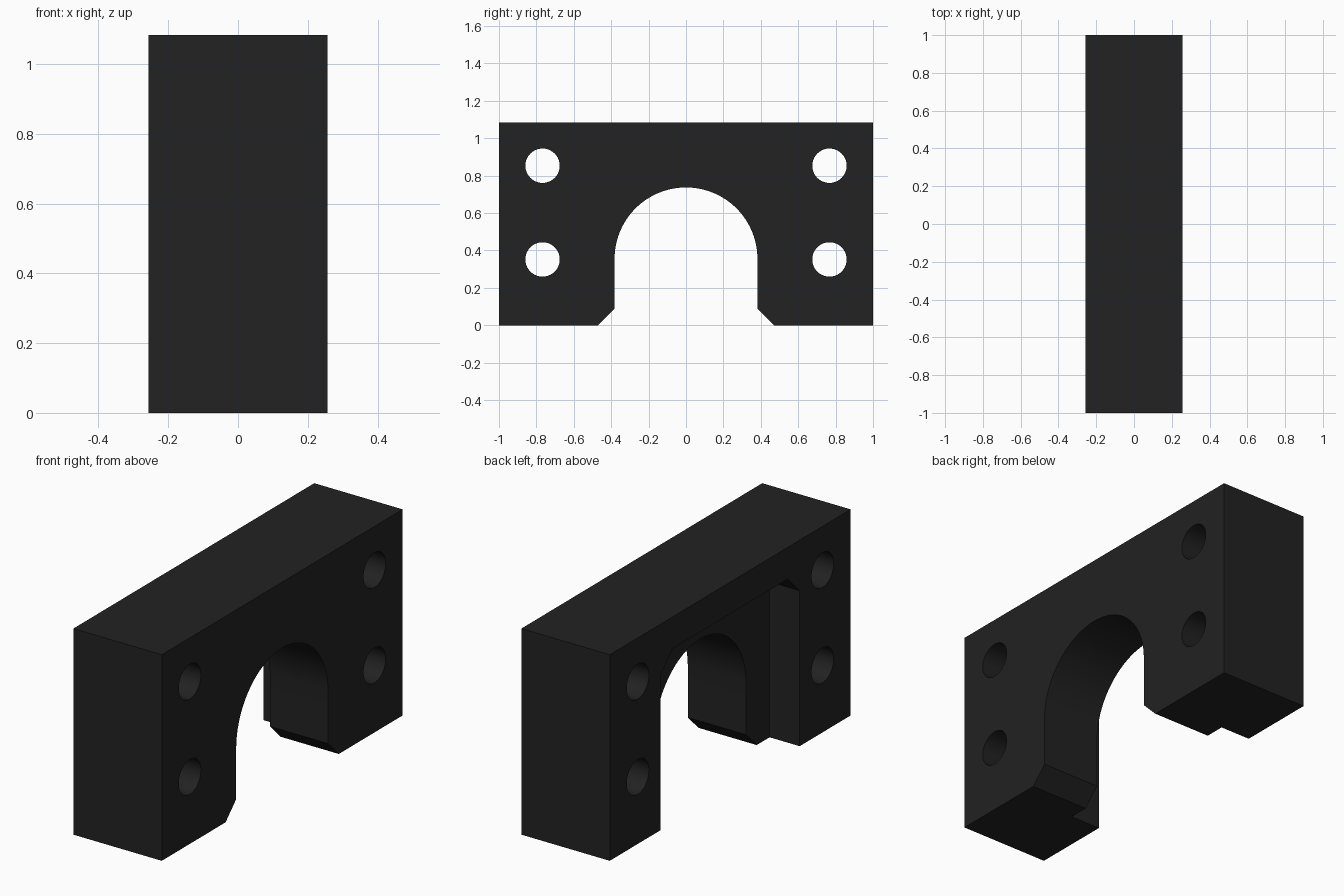
import bpy
import bmesh
import math

if "Cube" in bpy.data.objects:
    bpy.data.objects.remove(bpy.data.objects["Cube"])

HALF_X, HEIGHT = 0.257, 1.083      # half thickness and height
ARCH_R, ARCH_Z = 0.382, 0.355      # arch radius and centre height
RECESS_X = -HALF_X + 0.175         # floor of the back recess

black = bpy.data.materials.new("black")
black.diffuse_color = (0.016, 0.016, 0.016, 1)
black.use_nodes = True
black.node_tree.nodes["Principled BSDF"].inputs["Base Color"].default_value = black.diffuse_color


def extrude_profile(name, profile, x0, x1):
    """Extrude a (y, z) outline along x."""
    bm = bmesh.new()
    face = bm.faces.new([bm.verts.new((x0, y, z)) for y, z in profile])
    ext = bmesh.ops.extrude_face_region(bm, geom=[face])
    verts = [v for v in ext["geom"] if isinstance(v, bmesh.types.BMVert)]
    bmesh.ops.translate(bm, verts=verts, vec=(x1 - x0, 0, 0))
    bmesh.ops.recalc_face_normals(bm, faces=bm.faces)
    mesh = bpy.data.meshes.new(name)
    bm.to_mesh(mesh)
    bm.free()
    mesh.materials.append(black)
    obj = bpy.data.objects.new(name, mesh)
    bpy.context.collection.objects.link(obj)
    return obj


def arc(cy, cz, r, start, end, n):
    return [(cy + r * math.cos(start + (end - start) * i / n),
             cz + r * math.sin(start + (end - start) * i / n)) for i in range(n + 1)]


# Block with the arched opening and its chamfered mouth
outline = [(1, 0), (1, HEIGHT), (-1, HEIGHT), (-1, 0), (-0.47, 0), (-ARCH_R, 0.088)]
outline += arc(0, ARCH_Z, ARCH_R, math.pi, 0, 48)
outline += [(ARCH_R, 0.088), (0.47, 0)]
block = extrude_profile("mounting_block", outline, -HALF_X, HALF_X)

# Wide recess with clipped upper corners, cut into one face
half = [(0.577, -0.1), (0.577, 0.817), (0.478, 0.916)]
recess = half + [(-y, z) for y, z in reversed(half)]
cutters = [extrude_profile("recess_cutter", recess, -HALF_X - 0.1, RECESS_X)]

# Four through holes
for y in (-0.767, 0.767):
    for z in (0.352, 0.853):
        circle = arc(y, z, 0.092, 0, 2 * math.pi, 40)[:-1]
        cutters.append(extrude_profile("hole_cutter", circle, -HALF_X - 0.1, HALF_X + 0.1))

# Apply the cuts and tidy up
bpy.context.view_layer.objects.active = block
block.select_set(True)
for cutter in cutters:
    cutter.hide_render = True
    mod = block.modifiers.new("cut", "BOOLEAN")
    mod.operation = "DIFFERENCE"
    mod.solver = "EXACT"
    mod.object = cutter
    bpy.ops.object.modifier_apply(modifier=mod.name)
    bpy.data.objects.remove(cutter)

bpy.ops.object.shade_smooth_by_angle(angle=math.radians(30))
